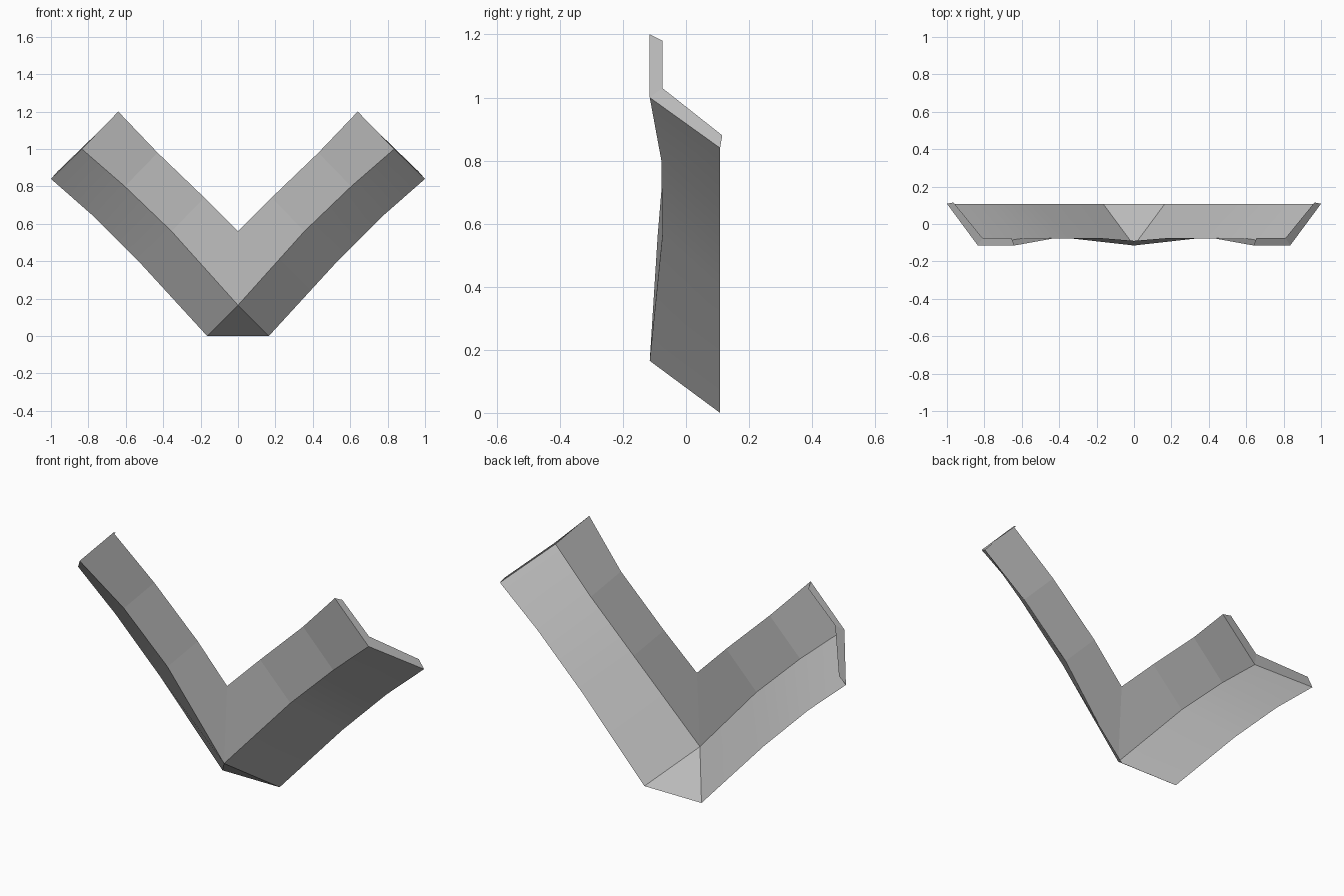
import bpy, bmesh

cube = bpy.data.objects.get("Cube")
if cube:
    bpy.data.objects.remove(cube, do_unlink=True)

grey = bpy.data.materials.new("plain grey")
grey.use_nodes = True
colour = (0.5, 0.5, 0.5, 1)
grey.diffuse_color = colour
grey.node_tree.nodes["Principled BSDF"].inputs["Base Color"].default_value = colour

# Edges of one folded arm, from the centre out to the tip
inner_edge = [(0, -.09, .56), (.18, -.075, .74), (.43, -.077, .98), (.64, -.115, 1.2)]
ridge = [(0, -.115, .165), (.355, -.075, .56), (.605, -.078, .80), (.835, -.115, 1.0)]
outer_edge = [(.165, .108, 0), (.527, .108, .395), (.783, .108, .65), (1, .108, .84)]
# Inner rim of the narrow end lip
lip_rim = [(.655, -.075, 1.18), (.81, -.075, 1.03), (.965, .115, .88)]


def mirrored_sheet(name, build):
    """Make one half of a sheet and mirror it across the middle."""
    bm = bmesh.new()
    build(bm)
    mesh = bpy.data.meshes.new(name)
    bm.to_mesh(mesh)
    bm.free()
    mesh.materials.append(grey)
    obj = bpy.data.objects.new(name, mesh)
    bpy.context.collection.objects.link(obj)
    mirror = obj.modifiers.new("mirror", "MIRROR")
    mirror.use_clip = True
    mirror.merge_threshold = 0.001
    return obj


def strip(bm, upper, lower, smooth=False):
    """Bridge two rows of vertices with quads."""
    for i in range(len(upper) - 1):
        face = bm.faces.new((upper[i], lower[i], lower[i + 1], upper[i + 1]))
        face.smooth = smooth


def build_arm(bm):
    rows = [[bm.verts.new(p) for p in row] for row in (inner_edge, ridge, outer_edge)]
    # Front plate, then the slanted flange behind it
    strip(bm, rows[0], rows[1])
    strip(bm, rows[1], rows[2], smooth=True)
    for edge in bm.edges:
        if edge.verts[0] in rows[1] and edge.verts[1] in rows[1]:
            edge.smooth = False
    # Half of the triangle closing the bottom corner
    middle = bm.verts.new((0, .108, 0))
    bm.faces.new((rows[1][0], middle, rows[2][0]))


def build_lip(bm):
    tip = [bm.verts.new(row[-1]) for row in (inner_edge, ridge, outer_edge)]
    rim = [bm.verts.new(p) for p in lip_rim]
    strip(bm, rim, tip)


mirrored_sheet("folded_arms", build_arm)
mirrored_sheet("end_lips", build_lip)
